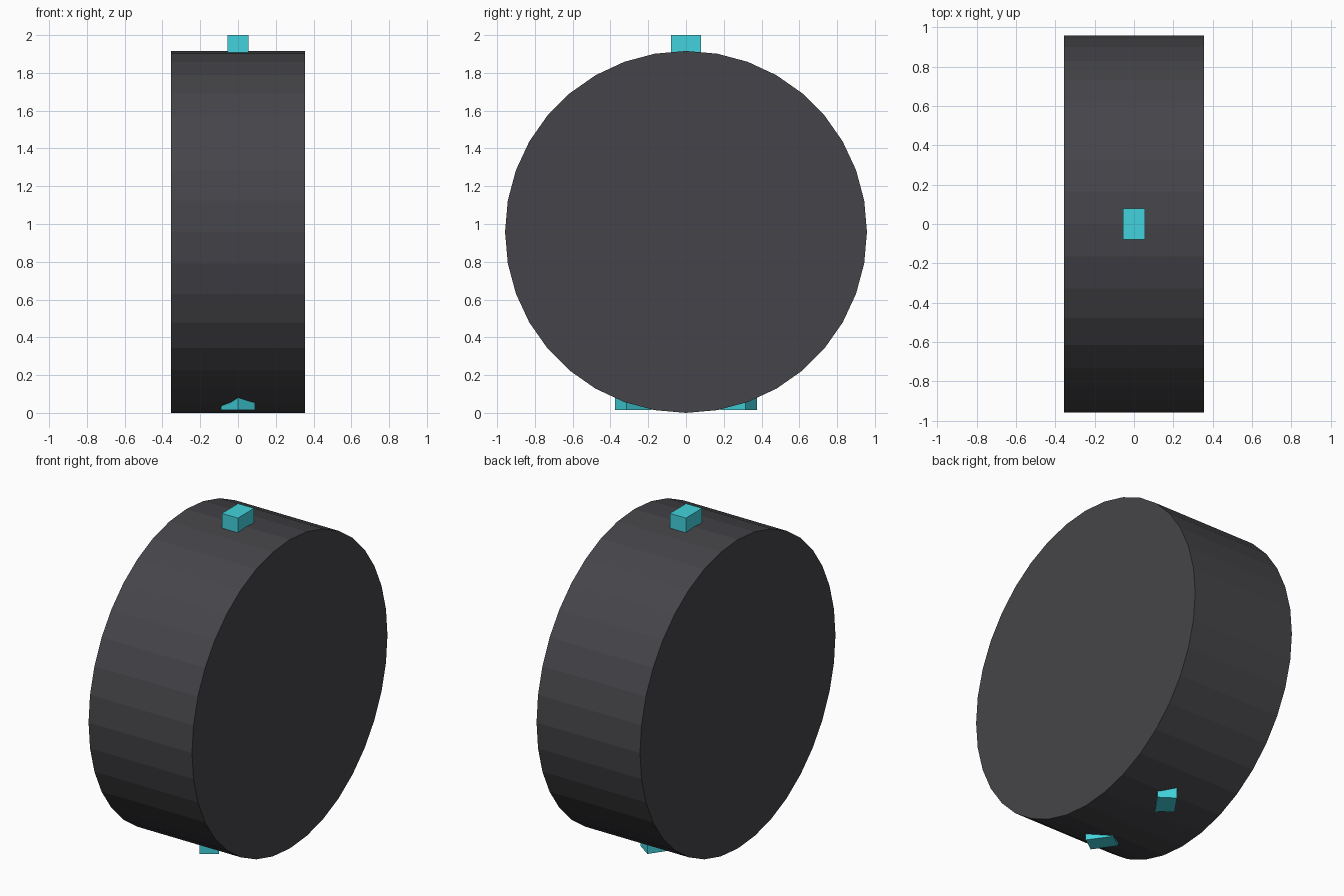
import bpy
from math import radians

if "Cube" in bpy.data.objects:
    bpy.data.objects.remove(bpy.data.objects["Cube"])


def material(name, rgb):
    m = bpy.data.materials.new(name)
    m.diffuse_color = (*rgb, 1)
    m.use_nodes = True
    m.node_tree.nodes["Principled BSDF"].inputs["Base Color"].default_value = m.diffuse_color
    return m


dark = material("dark_grey", (0.06, 0.06, 0.068))
cyan = material("cyan", (0.055, 0.65, 0.72))

R, HALF_WIDTH = 0.958, 0.355

# Drum: 36-sided, flat-shaded cylinder lying along x
bpy.ops.mesh.primitive_cylinder_add(vertices=36, radius=R, depth=2 * HALF_WIDTH,
                                    location=(0, 0, R), rotation=(0, radians(90), 0))
drum = bpy.context.object
drum.name = "drum"
drum.data.materials.append(dark)


# Small blocks poking out of the rim
def block(name, y, z, turn):
    bpy.ops.mesh.primitive_cube_add(size=1, location=(0, y, z),
                                    rotation=(0, 0, radians(turn)))
    ob = bpy.context.object
    ob.name = name
    ob.scale = (0.11, 0.16, 0.12)
    ob.data.materials.append(cyan)


block("top_block", 0, 1.94, 0)
for side, label in ((-1, "front"), (1, "back")):
    block(label + "_lower_block", side * 0.28, 0.075, -side * 35)
